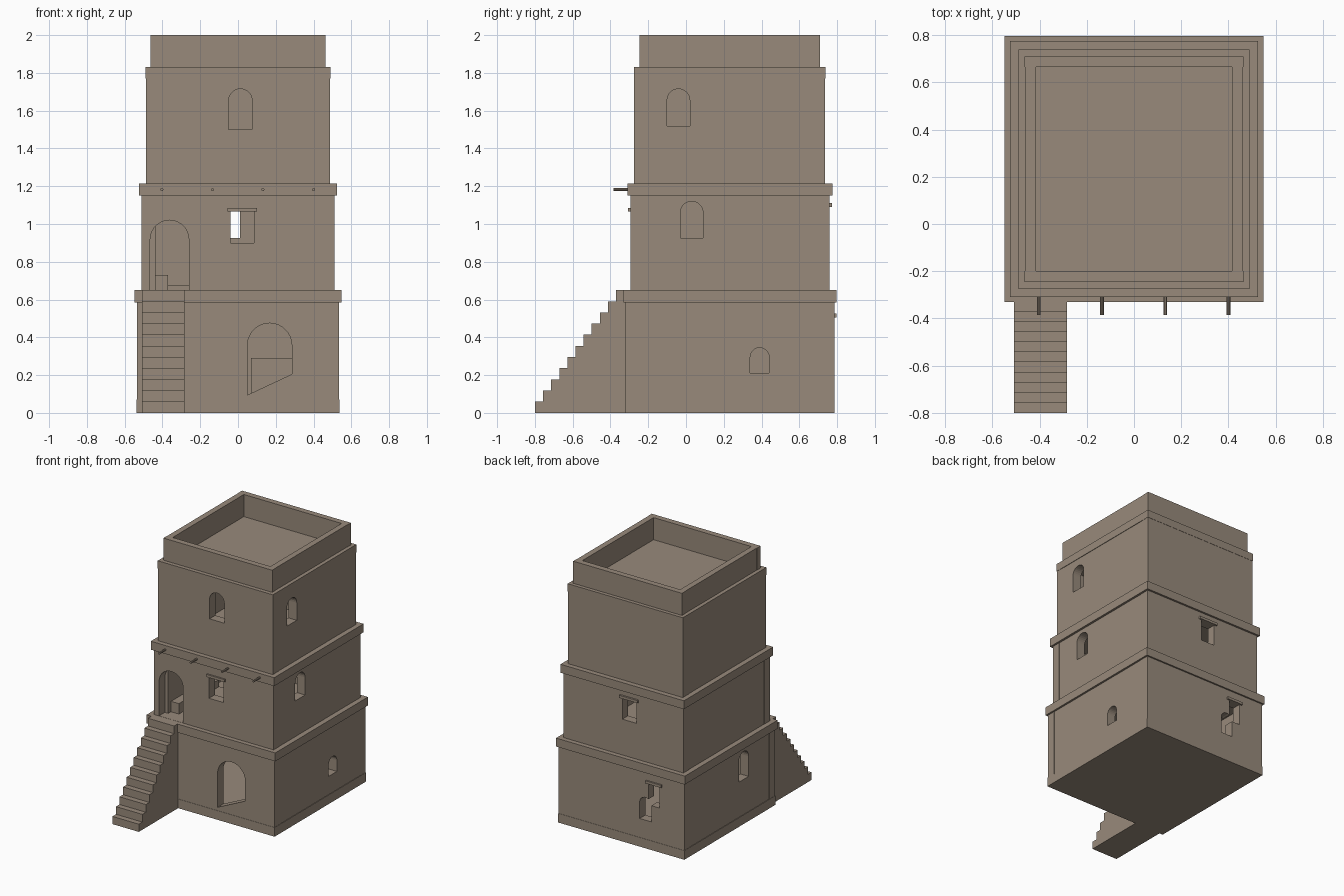
import bpy, bmesh
from math import pi, cos, sin

cube = bpy.data.objects.get("Cube")
if cube:
    bpy.data.objects.remove(cube, do_unlink=True)

clay = bpy.data.materials.new("mud_brick")
clay.use_nodes = True
COLOUR = (0.314, 0.254, 0.198, 1)
clay.diffuse_color = COLOUR
clay.node_tree.nodes["Principled BSDF"].inputs["Base Color"].default_value = COLOUR


def prism(name, profile, axis, a, b):
    """Extrude a (horizontal, height) profile along the x or y axis from a to b."""
    bm = bmesh.new()
    place = (lambda u, z: (a, u, z)) if axis == "x" else (lambda u, z: (u, a, z))
    face = bm.faces.new([bm.verts.new(place(u, z)) for u, z in profile])
    moved = bmesh.ops.extrude_face_region(bm, geom=[face])["geom"]
    step = (b - a, 0, 0) if axis == "x" else (0, b - a, 0)
    bmesh.ops.translate(bm, vec=step, verts=[v for v in moved if isinstance(v, bmesh.types.BMVert)])
    bmesh.ops.recalc_face_normals(bm, faces=bm.faces)
    mesh = bpy.data.meshes.new(name)
    bm.to_mesh(mesh)
    bm.free()
    mesh.materials.append(clay)
    obj = bpy.data.objects.new(name, mesh)
    bpy.context.collection.objects.link(obj)
    return obj


def rect(u0, u1, z0, z1):
    return [(u0, z0), (u1, z0), (u1, z1), (u0, z1)]


def arch(u0, u1, z0, z1, rise=0, steps=14):
    """Round-headed opening; rise lifts the sill on the u1 side."""
    r, mid = (u1 - u0) / 2, (u0 + u1) / 2
    head = [(mid + r * cos(pi * i / steps), z1 - r + r * sin(pi * i / steps)) for i in range(steps + 1)]
    return [(u0, z0), (u1, z0 + rise)] + head


def box(name, x0, x1, y0, y1, z0, z1):
    return prism(name, rect(x0, x1, z0, z1), "y", y0, y1)


def cut(wall, axis, a, b, openings):
    """Cut the openings right through a wall."""
    for profile in openings:
        cutter = prism("cutter", profile, axis, a - 0.05, b + 0.05)
        mod = wall.modifiers.new("opening", "BOOLEAN")
        mod.object, mod.operation, mod.solver = cutter, "DIFFERENCE", "EXACT"
        deps = bpy.context.evaluated_depsgraph_get()
        result = bpy.data.meshes.new_from_object(wall.evaluated_get(deps))
        wall.modifiers.clear()
        wall.data = result
        bpy.data.objects.remove(cutter, do_unlink=True)


def storey(name, half, y0, y1, z0, z1, t, front=(), back=(), right=(), left=()):
    """Four walls; the side walls sit a hair inside the front and back ones."""
    side = half - 0.002
    cut(box(name + "_front_wall", -half, half, y0, y0 + t, z0, z1), "y", y0, y0 + t, front)
    cut(box(name + "_back_wall", -half, half, y1 - t, y1, z0, z1), "y", y1 - t, y1, back)
    cut(prism(name + "_left_wall", rect(y0 + t, y1 - t, z0, z1), "x", side - t, side),
        "x", side - t, side, right)
    cut(prism(name + "_right_wall", rect(y0 + t, y1 - t, z0, z1), "x", -side, t - side),
        "x", -side, t - side, left)


# Floor slabs that project as ledges
box("base_slab", -0.537, 0.537, -0.322, 0.787, 0, 0.07)
box("first_ledge", -0.548, 0.548, -0.33, 0.797, 0.585, 0.65)
box("second_ledge", -0.525, 0.525, -0.31, 0.775, 1.15, 1.215)
box("roof_slab", -0.49, 0.49, -0.276, 0.738, 1.77, 1.83)

# Storeys with their door and window openings
storey("ground", 0.535, -0.32, 0.785, 0.07, 0.585, 0.07,
       front=[arch(0.05, 0.285, 0.095, 0.475, 0.11)],
       back=[rect(-0.325, -0.23, 0.34, 0.505), arch(-0.255, -0.155, 0.215, 0.39)],
       right=[arch(0.34, 0.44, 0.21, 0.345)],
       left=[arch(0.0, 0.12, 0.34, 0.555)])
storey("middle", 0.51, -0.295, 0.76, 0.65, 1.15, 0.07,
       front=[arch(-0.465, -0.26, 0.651, 1.02), rect(-0.04, 0.085, 0.9, 1.065)],
       back=[rect(-0.11, 0.01, 0.925, 1.09)],
       right=[arch(-0.03, 0.09, 0.925, 1.12)])
storey("upper", 0.488, -0.274, 0.736, 1.215, 1.77, 0.07,
       front=[arch(-0.05, 0.075, 1.5, 1.715)],
       right=[arch(-0.1, 0.02, 1.52, 1.715)])
storey("parapet", 0.463, -0.245, 0.71, 1.83, 2.0, 0.045)

# Lintels over the square windows
box("middle_front_lintel", -0.055, 0.1, -0.307, -0.24, 1.065, 1.085)
box("middle_back_lintel", -0.13, 0.03, 0.7, 0.774, 1.09, 1.11)
box("ground_back_lintel", -0.345, -0.21, 0.72, 0.797, 0.505, 0.525)

# Outside stair, one stepped solid
STEPS, RISE, RUN = 11, 0.0591, 0.043
outline = [(-0.3205, 0), (-0.8, 0)]
for i in range(STEPS):
    outline += [(-0.8 + i * RUN, (i + 1) * RISE), (-0.8 + (i + 1) * RUN, (i + 1) * RISE)]
outline += [(-0.3205, STEPS * RISE)]
prism("outside_stair", outline, "x", -0.508, -0.284)

# Projecting beam ends
for x in (-0.403, -0.135, 0.132, 0.4):
    ring = [(x + 0.008 * cos(pi * i / 5), 1.182 + 0.008 * sin(pi * i / 5)) for i in range(10)]
    prism("roof_beam", ring, "y", -0.385, -0.25)

# Interior furniture seen through the openings
box("ground_platform", 0.07, 0.46, 0.52, 0.714, 0.07, 0.29)
box("middle_bench", -0.437, -0.37, -0.19, 0.3, 0.65, 0.73)
box("middle_low_step", -0.37, -0.2, 0.1, 0.3, 0.65, 0.675)
